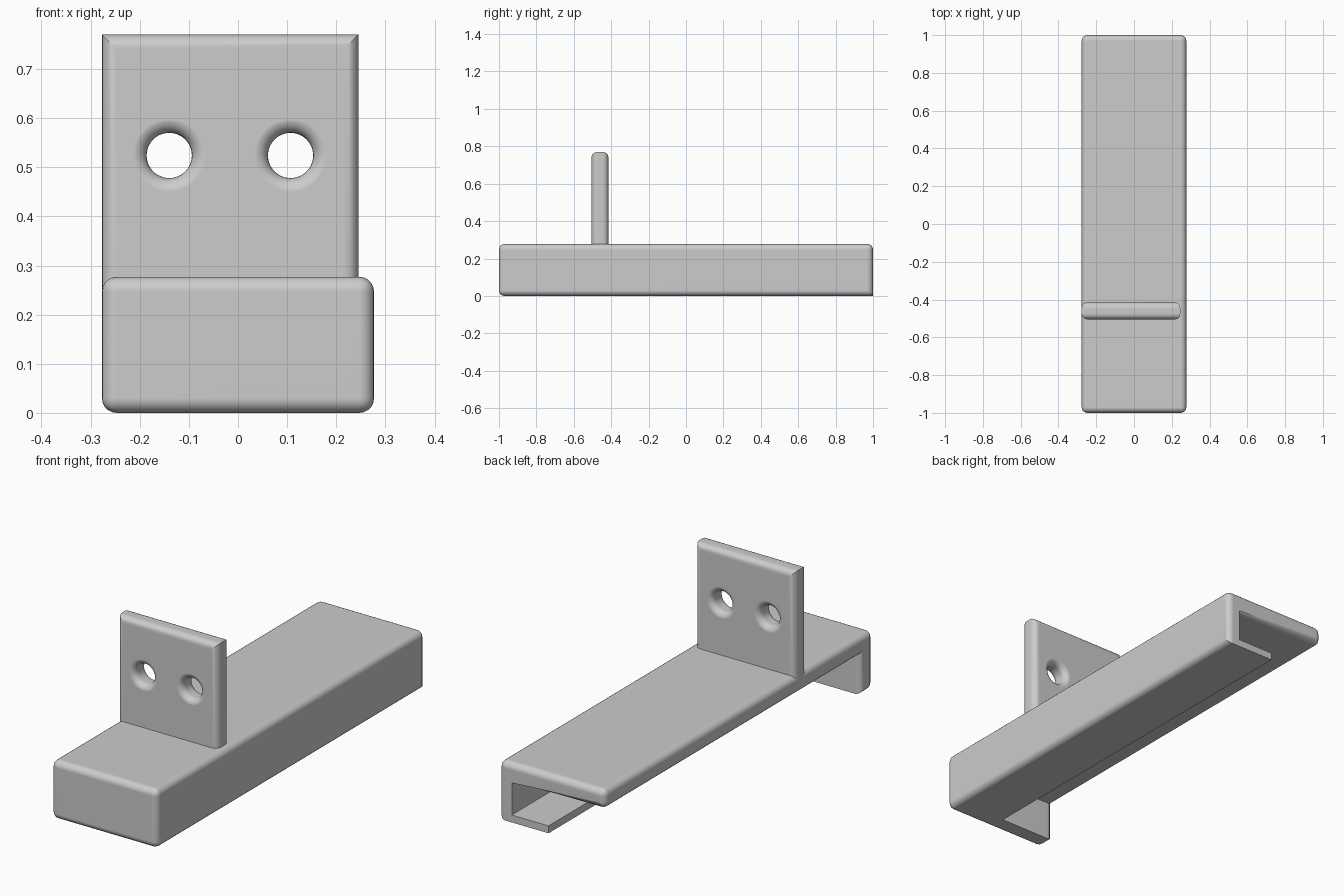
import bpy, bmesh, math

if "Cube" in bpy.data.objects:
    bpy.data.objects.remove(bpy.data.objects["Cube"], do_unlink=True)

GREY = (0.604, 0.604, 0.604, 1.0)
grey = bpy.data.materials.new("light_grey")
grey.use_nodes = True
grey.diffuse_color = GREY
next(n for n in grey.node_tree.nodes if n.type == 'BSDF_PRINCIPLED').inputs["Base Color"].default_value = GREY

ROUND = 0.03


def make_object(name, bm):
    bmesh.ops.recalc_face_normals(bm, faces=bm.faces)
    mesh = bpy.data.meshes.new(name)
    bm.to_mesh(mesh)
    bm.free()
    mesh.materials.append(grey)
    obj = bpy.data.objects.new(name, mesh)
    bpy.context.collection.objects.link(obj)
    return obj


def activate(obj):
    bpy.ops.object.select_all(action='DESELECT')
    obj.select_set(True)
    bpy.context.view_layer.objects.active = obj


def finish(obj):
    activate(obj)
    bpy.ops.object.shade_smooth_by_angle(angle=math.radians(35))
    weighted = obj.modifiers.new("even_shading", 'WEIGHTED_NORMAL')
    weighted.keep_sharp = True


def round_edges(bm, edges):
    bmesh.ops.bevel(bm, geom=edges, offset=ROUND, offset_type='OFFSET',
                    segments=5, profile=0.5, affect='EDGES', clamp_overlap=True)


# Channel body: thick top panel and front end, thinner left wall, partial bottom lip
HALF_W, HEIGHT = 0.277, 0.277
THICK, WALL, LIP = 0.09, 0.067, 0.035
LIP_X = 0.018
WALL_X = HALF_W - WALL
xs = [-HALF_W, LIP_X, WALL_X, HALF_W]
ys = [-1, -1 + THICK, 1]
zs = [0, LIP, HEIGHT - THICK, HEIGHT]


def filled(c):
    i, j, k = c
    if not (0 <= i < 3 and 0 <= j < 2 and 0 <= k < 3):
        return False
    return k == 2 or i == 2 or j == 0 or (k == 0 and i == 1)


bm = bmesh.new()
for cell in [(i, j, k) for i in range(3) for j in range(2) for k in range(3)]:
    if not filled(cell):
        continue
    for axis in range(3):
        for side in (0, 1):
            near = list(cell)
            near[axis] += 2 * side - 1
            if filled(near):
                continue
            corners = []
            for u, v in ((0, 0), (1, 0), (1, 1), (0, 1)):
                p = list(cell)
                p[axis] += side
                p[(axis + 1) % 3] += u
                p[(axis + 2) % 3] += v
                corners.append(bm.verts.new((xs[p[0]], ys[p[1]], zs[p[2]])))
            bm.faces.new(corners if side else corners[::-1])
bmesh.ops.remove_doubles(bm, verts=bm.verts, dist=0.0001)
bmesh.ops.recalc_face_normals(bm, faces=bm.faces)
bmesh.ops.dissolve_limit(bm, angle_limit=0.01, verts=bm.verts, edges=bm.edges)


def body_edge_is_round(e):
    if not e.is_convex or e.calc_face_angle(0) < 0.5:
        return False
    mid = (e.verts[0].co + e.verts[1].co) / 2
    on_lip_or_slot = mid.z < LIP + 0.01 and mid.y > -0.95 and mid.x < HALF_W - 0.01
    on_wall_inside = abs(mid.x - WALL_X) < 0.01 and mid.y > 0.99
    return not (on_lip_or_slot or on_wall_inside)


round_edges(bm, [e for e in bm.edges if body_edge_is_round(e)])
finish(make_object("channel_body", bm))

# Upright mounting plate with rounded face borders
X0, X1, Z0, Z1 = -HALF_W, 0.245, 0.245, 0.77
Y_MID, HALF = -0.46, 0.045
bm = bmesh.new()
bmesh.ops.create_cube(bm, size=1)
for v in bm.verts:
    v.co = ((X0 + X1) / 2 + v.co.x * (X1 - X0), Y_MID + v.co.y * 2 * HALF,
            (Z0 + Z1) / 2 + v.co.z * (Z1 - Z0))
border = [e for e in bm.edges
          if abs(e.verts[0].co.y - e.verts[1].co.y) < 0.001
          and max(v.co.z for v in e.verts) > Z0 + 0.1]
round_edges(bm, border)
plate = make_object("mounting_plate", bm)

# Screw holes with flared rims, cut through the plate
BORE, FLARE, STEPS, SIDES = 0.046, 0.03, 6, 48
half_profile = []
for s in range(STEPS + 1):
    a = math.pi / 2 * s / STEPS
    half_profile.append((BORE + FLARE * (1 - math.cos(a)),
                         HALF - FLARE + FLARE * math.sin(a) + 0.0003))
half_profile.append((BORE + FLARE, HALF + 0.03))
profile = [(r, -y) for r, y in reversed(half_profile)] + half_profile

for x in (-0.14, 0.107):
    bm = bmesh.new()
    rings = []
    for r, y in profile:
        rings.append([bm.verts.new((x + r * math.cos(math.tau * i / SIDES), Y_MID + y,
                                    0.524 + r * math.sin(math.tau * i / SIDES)))
                      for i in range(SIDES)])
    for a, b in zip(rings, rings[1:]):
        for i in range(SIDES):
            n = (i + 1) % SIDES
            bm.faces.new((a[i], a[n], b[n], b[i]))
    bm.faces.new(rings[0])
    bm.faces.new(rings[-1])
    cutter = make_object("hole_cutter", bm)
    cutter.hide_render = True
    activate(plate)
    cut = plate.modifiers.new("screw_hole", 'BOOLEAN')
    cut.operation = 'DIFFERENCE'
    cut.solver = 'EXACT'
    cut.object = cutter
    bpy.ops.object.modifier_apply(modifier=cut.name)
    bpy.data.objects.remove(cutter, do_unlink=True)
finish(plate)
